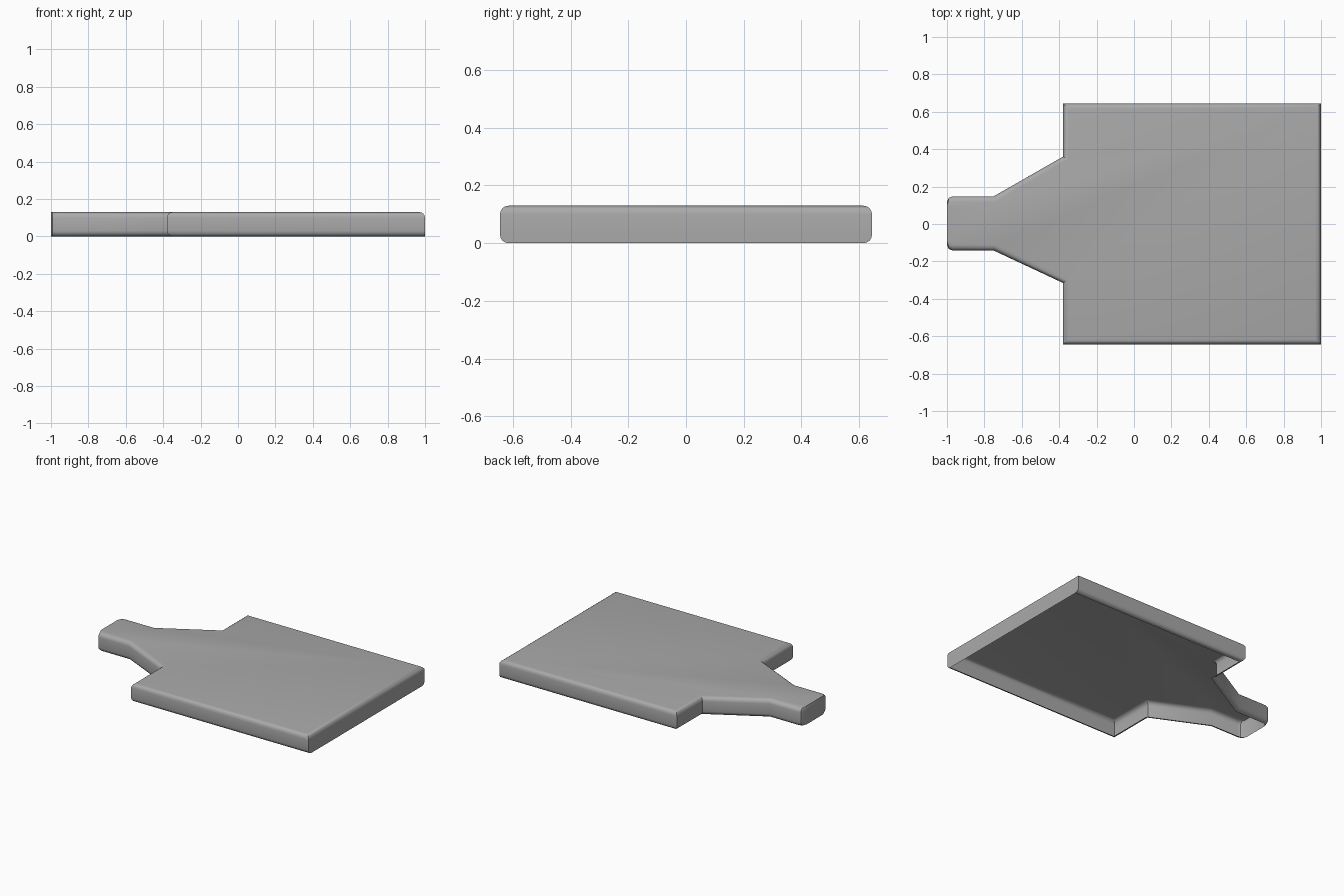
import bpy, bmesh, math
from mathutils import Vector

cube = bpy.data.objects.get("Cube")
if cube:
    bpy.data.objects.remove(cube, do_unlink=True)

HEIGHT, RADIUS, STEPS = 0.13, 0.03, 4

# Plan outline, counter-clockwise: (x, y, top rounding, bottom rounding of the edge that starts here, corner rounding)
OUTLINE = [
    (1.0, -0.645, 1, 0, 0),      # far end wall
    (1.0, 0.645, 1, 1, 0),       # long side
    (-0.38, 0.645, 1, 1, 0),     # shoulder
    (-0.38, 0.36, 1, 1, 0),      # taper
    (-0.75, 0.148, 1, 1, 0),     # neck side
    (-1.0, 0.148, 0, 0, 1),      # neck end
    (-1.0, -0.142, 1, 1, 1),     # neck side
    (-0.75, -0.142, 1, 1, 0),    # taper
    (-0.38, -0.315, 1, 1, 0),    # shoulder
    (-0.38, -0.645, 1, 1, 0),    # long side
]


def inset_loop(inset, column):
    """Move each edge inwards by its own amount and return the new corners."""
    n = len(OUTLINE)
    corners = [Vector(p[:2]) for p in OUTLINE]
    lines = []
    for i in range(n):
        along = (corners[(i + 1) % n] - corners[i]).normalized()
        inward = Vector((-along.y, along.x))
        lines.append((corners[i] + inward * inset * OUTLINE[i][column], along))
    loop = []
    for i in range(n):
        (a, u), (b, v) = lines[i - 1], lines[i]
        p = a + u * ((b - a).cross(v) / u.cross(v))
        if OUTLINE[i][4]:
            loop += [p - u * RADIUS, p + (v - u) * RADIUS * 0.29, p + v * RADIUS]
        else:
            loop.append(p)
    return loop


# Rounded wall section from the open underside up to the top
levels = []
for k in range(STEPS + 1):
    t = math.pi / 2 * k / STEPS
    levels.append((RADIUS * (1 - math.cos(t)), RADIUS * (1 - math.sin(t)), 3))
levels.reverse()
levels = [(RADIUS * (1 - math.sin(math.pi / 2 * k / STEPS)),
           RADIUS * (1 - math.cos(math.pi / 2 * k / STEPS)), 3) for k in range(STEPS + 1)]
levels = [(inset, z, 3) for inset, z, _ in levels]
levels += [(inset, HEIGHT - z, 2) for inset, z, _ in reversed(levels)]

bm = bmesh.new()
rings = [[bm.verts.new((p.x, p.y, z)) for p in inset_loop(inset, column)]
         for inset, z, column in levels]
for low, high in zip(rings, rings[1:]):
    for i in range(len(low)):
        j = (i + 1) % len(low)
        bm.faces.new((low[i], low[j], high[j], high[i]))
bm.faces.new(rings[-1])

mesh = bpy.data.meshes.new("hollow_panel")
bm.to_mesh(mesh)
bm.free()
panel = bpy.data.objects.new("hollow_panel", mesh)
bpy.context.collection.objects.link(panel)

# Plain grey finish
grey = bpy.data.materials.new("mid_grey")
grey.use_nodes = True
grey.diffuse_color = (0.4, 0.4, 0.4, 1)
grey.node_tree.nodes["Principled BSDF"].inputs["Base Color"].default_value = (0.4, 0.4, 0.4, 1)
mesh.materials.append(grey)

bpy.context.view_layer.objects.active = panel
panel.select_set(True)
bpy.ops.object.shade_smooth_by_angle(angle=math.radians(30))
